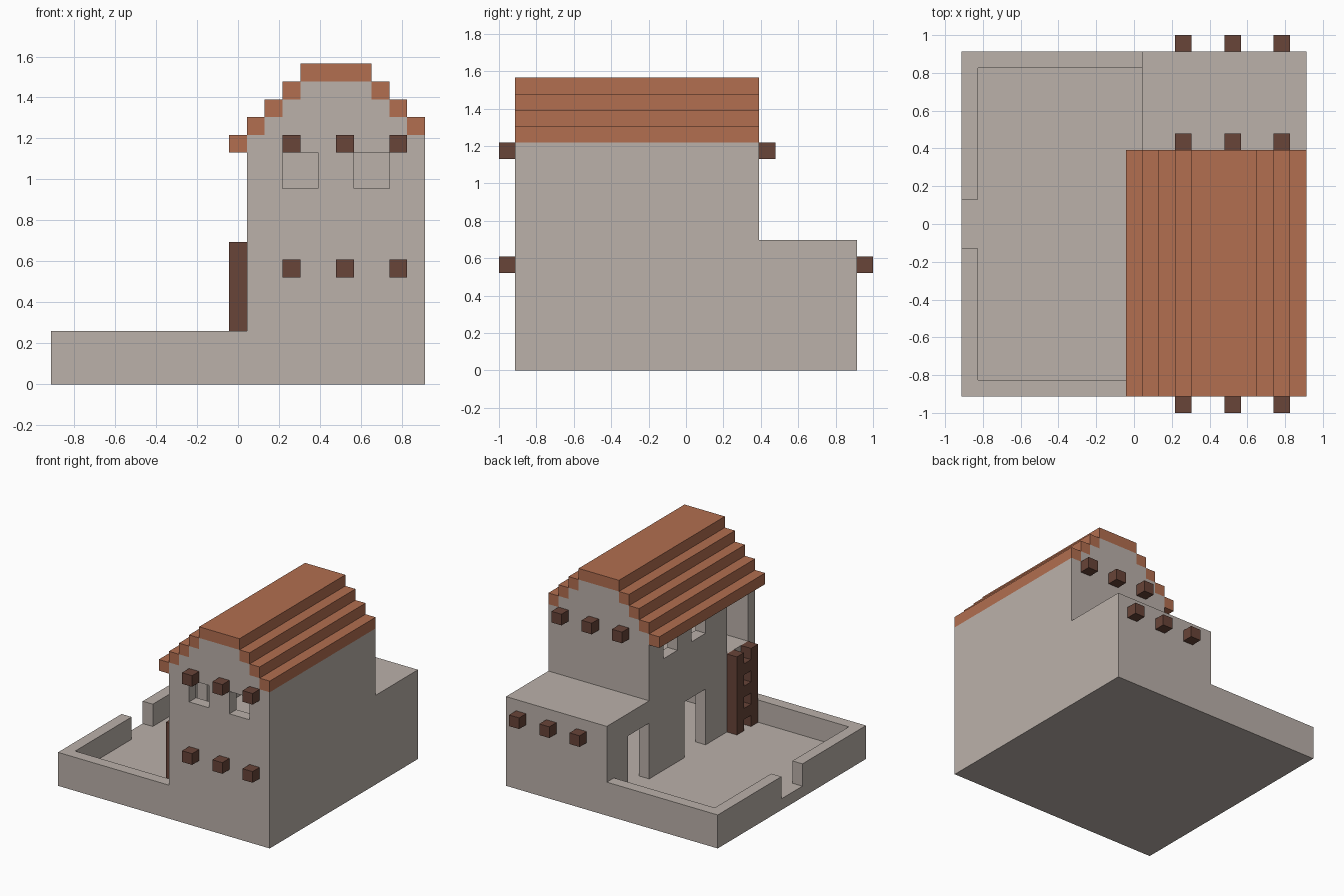
import bpy
import bmesh
from mathutils import Vector

cube = bpy.data.objects.get("Cube")
if cube:
    bpy.data.objects.remove(cube, do_unlink=True)

U = 2 / 23      # one building block
MID = 10.5      # half the plan, in blocks


def pos(x, y, z):
    return Vector(((x - MID) * U, (y - MID) * U, z * U))


def material(name, rgb):
    m = bpy.data.materials.new(name)
    m.use_nodes = True
    m.diffuse_color = (*rgb, 1)
    m.node_tree.nodes["Principled BSDF"].inputs["Base Color"].default_value = (*rgb, 1)
    return m


plaster = material("warm grey plaster", (0.497, 0.440, 0.402))
tile = material("terracotta tile", (0.445, 0.156, 0.080))
wood = material("dark wood", (0.138, 0.058, 0.040))


def make_object(name, bm, mat):
    bmesh.ops.recalc_face_normals(bm, faces=bm.faces)
    mesh = bpy.data.meshes.new(name)
    bm.to_mesh(mesh)
    bm.free()
    mesh.materials.append(mat)
    ob = bpy.data.objects.new(name, mesh)
    bpy.context.collection.objects.link(ob)
    return ob


def boxes(name, spans, mat):
    """Boxes given as (x range, y range, z range) in blocks."""
    bm = bmesh.new()
    for xs, ys, zs in spans:
        a, b = (pos(*c) for c in zip(xs, ys, zs))
        verts = bmesh.ops.create_cube(bm, size=1)["verts"]
        for v in verts:
            v.co = Vector([(a[i] + b[i]) / 2 + v.co[i] * (b[i] - a[i]) for i in range(3)])
    return make_object(name, bm, mat)


# House and courtyard: one front profile with a stepped gable, run front to back
profile = [(0, 0), (21, 0), (21, 14)]
for s in range(3):
    profile += [(20 - s, 14 + s), (20 - s, 15 + s)]
profile += [(18, 17), (14, 17)]
for s in range(3):
    profile += [(14 - s, 16 - s), (13 - s, 16 - s)]
profile += [(11, 14), (11, 3), (0, 3)]
profile = list(dict.fromkeys(profile))
bm = bmesh.new()
front = bm.faces.new([bm.verts.new(pos(x, 0, z)) for x, z in profile])
run = bmesh.ops.extrude_face_region(bm, geom=[front])["geom"]
bmesh.ops.translate(bm, vec=(0, 21 * U, 0),
                    verts=[g for g in run if isinstance(g, bmesh.types.BMVert)])
house = make_object("house_and_courtyard", bm, plaster)

# Hollows and openings
cuts = [
    ((10, 22), (15, 22), (8, 19)),      # above the back terrace
    ((1, 11), (1, 20), (1, 4)),         # courtyard
    ((-1, 1.5), (9, 12), (1, 4)),       # gate
    ((12, 20), (1, 20), (1, 7)),        # ground floor room
    ((12, 20), (1, 14), (8, 14)),       # upper room
    ((10.5, 12.5), (1, 4), (8, 13)),    # upper door above ladder
]
cuts += [((10.5, 12.5), (y, y + 3), (1, 6)) for y in (7, 15)]      # ground doors
cuts += [((10.5, 12.5), (y, y + 2), (11, 13)) for y in (7, 11)]    # side windows
cuts += [((x, x + 2), (-1, 1.5), (11, 13)) for x in (13, 17)]      # front windows
for span in cuts:
    cutter = boxes("cutter", [span], plaster)
    cutter.hide_render = True
    mod = house.modifiers.new("opening", 'BOOLEAN')
    mod.operation = 'DIFFERENCE'
    mod.solver = 'EXACT'
    mod.object = cutter
    bpy.context.view_layer.objects.active = house
    bpy.ops.object.modifier_apply(modifier=mod.name)
    bpy.data.objects.remove(cutter, do_unlink=True)

# Stepped tile roof
courses = [((14, 18), (0, 15), (17, 18))]
for s in range(4):
    courses.append(((10 + s, 11 + s), (0, 15), (13 + s, 14 + s)))
for s in range(3):
    courses.append(((20 - s, 21 - s), (0, 15), (14 + s, 15 + s)))
boxes("tile_roof", courses, tile)

# Beam ends on the front and back walls
for level, z, back in (("lower", 6, 21), ("upper", 13, 15)):
    for side, y in (("front", -1), ("back", back)):
        boxes(f"{level}_{side}_beam_ends",
              [((x, x + 1), (y, y + 1), (z, z + 1)) for x in (13, 16, 19)], wood)

# Ladder up to the side door
boxes("ladder_posts", [((10, 11), (y, y + 1), (1, 8)) for y in (1, 3)], wood)
boxes("ladder_rungs", [((10, 11), (2, 3), (z, z + 1)) for z in (2, 4, 6)], wood)
